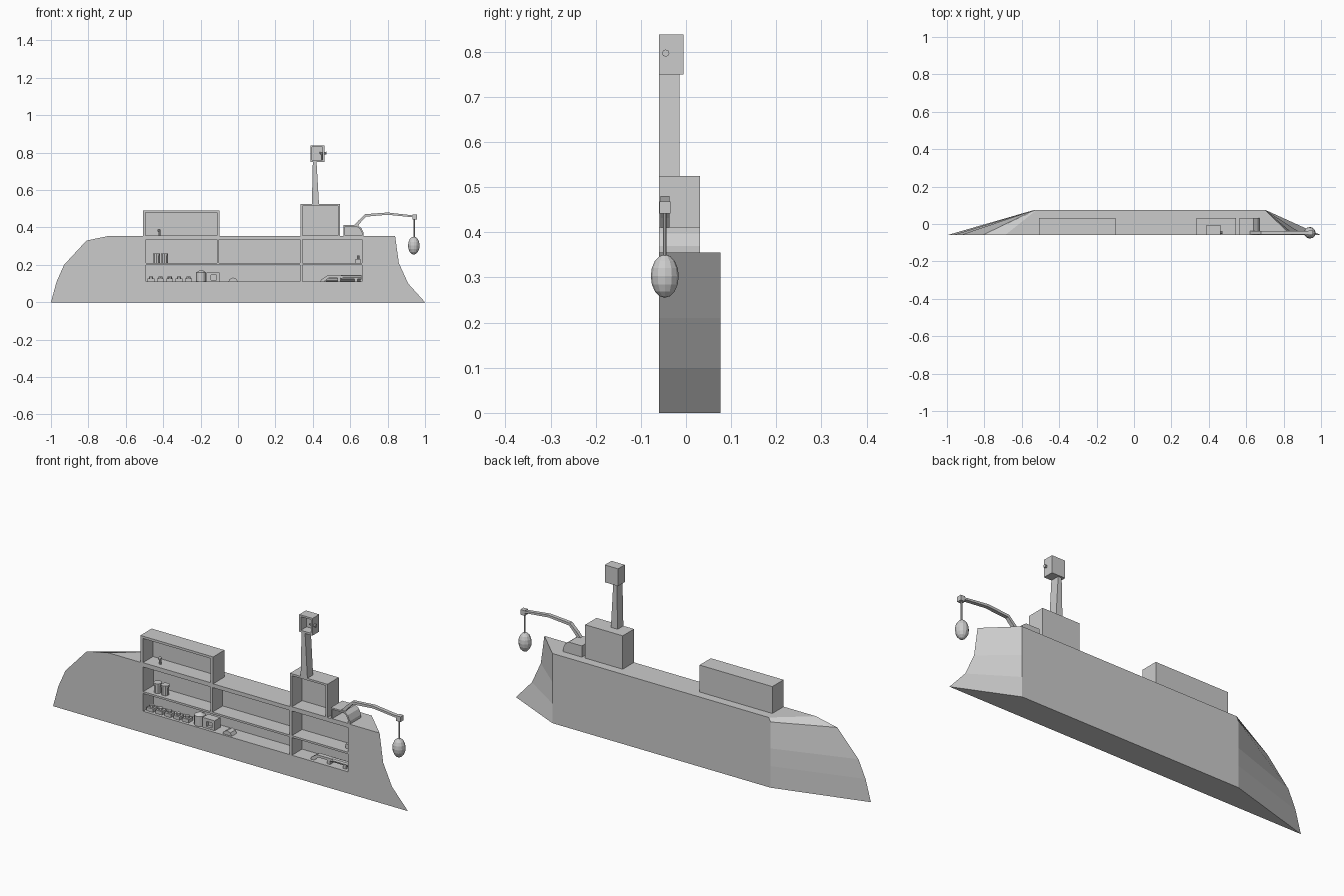
import bpy, bmesh, math
from mathutils import Vector

F = -0.06  # front cut plane


def finish(name, bm):
    bmesh.ops.recalc_face_normals(bm, faces=bm.faces)
    me = bpy.data.meshes.new(name)
    bm.to_mesh(me)
    bm.free()
    ob = bpy.data.objects.new(name, me)
    bpy.context.collection.objects.link(ob)
    return ob


def loft(name, front, back, y0, y1):
    """Solid between two xz outlines with equal point counts."""
    bm = bmesh.new()
    a = [bm.verts.new((x, y0, z)) for x, z in front]
    b = [bm.verts.new((x, y1, z)) for x, z in back]
    bm.faces.new(a)
    bm.faces.new(b[::-1])
    n = len(a)
    for i in range(n):
        j = (i + 1) % n
        bm.faces.new((a[i], b[i], b[j], a[j]))
    return finish(name, bm)


def prism(name, pts, y0, y1):
    return loft(name, pts, pts, y0, y1)


def box(name, x0, x1, y0, y1, z0, z1):
    return prism(name, [(x0, z0), (x0, z1), (x1, z1), (x1, z0)], y0, y1)


def rod(name, p, q, r1, r2=None, seg=8):
    p, q = Vector(p), Vector(q)
    bm = bmesh.new()
    bmesh.ops.create_cone(bm, cap_ends=True, segments=seg, radius1=r1,
                          radius2=r1 if r2 is None else r2, depth=(q - p).length)
    rot = (q - p).to_track_quat('Z', 'Y').to_matrix().to_4x4()
    bmesh.ops.transform(bm, matrix=rot, verts=bm.verts)
    bmesh.ops.translate(bm, vec=(p + q) / 2, verts=bm.verts)
    return finish(name, bm)


def ball(name, c, r, useg=12, vseg=8):
    bm = bmesh.new()
    bmesh.ops.create_uvsphere(bm, u_segments=useg, v_segments=vseg, radius=1)
    bmesh.ops.scale(bm, vec=r, verts=bm.verts)
    bmesh.ops.translate(bm, vec=c, verts=bm.verts)
    return finish(name, bm)


def carve(ob, cutter):
    mod = ob.modifiers.new("room", 'BOOLEAN')
    mod.operation, mod.solver, mod.object = 'DIFFERENCE', 'EXACT', cutter
    bpy.context.view_layer.objects.active = ob
    bpy.ops.object.modifier_apply(modifier=mod.name)
    bpy.data.objects.remove(cutter)


def carve_box(ob, x0, x1, z0, z1, depth):
    carve(ob, box("cutter", x0, x1, F - 0.05, depth, z0, z1))


# hull: half ship, both ends taper to the flat back
front = [(-1, 0), (-0.97, 0.11), (-0.93, 0.2), (-0.81, 0.33), (-0.69, 0.355),
         (0.84, 0.355), (0.86, 0.21), (0.91, 0.1), (1, 0)]
back = [(-0.53, 0), (-0.53, 0.11), (-0.53, 0.2), (-0.53, 0.335), (-0.52, 0.355),
        (0.70, 0.355), (0.70, 0.21), (0.70, 0.1), (0.70, 0)]
hull = loft("hull", front, back, F, 0.076)
for x0, x1, z0, z1 in [(-0.492, -0.113, 0.21, 0.335), (-0.102, 0.332, 0.21, 0.335),
                       (0.346, 0.663, 0.21, 0.335), (-0.492, 0.332, 0.11, 0.2),
                       (0.346, 0.663, 0.11, 0.2)]:
    carve_box(hull, x0, x1, z0, z1, 0.022)

# open-fronted deck houses
cabin = box("long_cabin", -0.508, -0.098, F, 0.031, 0.355, 0.492)
carve_box(cabin, -0.494, -0.112, 0.357, 0.48, 0.022)
bridge = box("bridge", 0.335, 0.546, F, 0.031, 0.355, 0.525)
carve_box(bridge, 0.346, 0.535, 0.357, 0.515, 0.022)
base = prism("crane_house", [(0.565, 0.355), (0.565, 0.412), (0.64, 0.412), (0.66, 0.397),
                             (0.672, 0.37), (0.672, 0.355)], F, 0.031)
carve(base, prism("cutter", [(0.573, 0.357), (0.573, 0.404), (0.636, 0.404), (0.652, 0.393),
                             (0.663, 0.37), (0.663, 0.357)], F - 0.05, 0.022))

# mast and lookout
prism("mast", [(0.395, 0.525), (0.4, 0.75), (0.42, 0.75), (0.433, 0.525)], F, -0.014)
look = box("lookout", 0.387, 0.462, F, -0.006, 0.75, 0.838)
carve_box(look, 0.396, 0.453, 0.76, 0.829, -0.014)
rod("telescope", (0.435, -0.045, 0.797), (0.472, -0.045, 0.797), 0.005, 0.008)
rod("telescope_stand", (0.447, -0.045, 0.76), (0.447, -0.045, 0.797), 0.004)

# crane arm, pulley, rope and hanging pod
prism("crane_arm", [(0.615, 0.405), (0.645, 0.438), (0.68, 0.471), (0.8, 0.48), (0.94, 0.464),
                    (0.94, 0.454), (0.8, 0.468), (0.685, 0.458), (0.66, 0.432), (0.638, 0.405)],
      -0.056, -0.037)
box("pulley", 0.932, 0.957, -0.059, -0.034, 0.442, 0.468)
rod("rope", (0.942, -0.047, 0.345), (0.942, -0.047, 0.45), 0.004)
ball("hanging_pod", (0.94, -0.047, 0.303), (0.031, 0.031, 0.048))

# hold machinery
for i in range(5):
    x = -0.465 + i * 0.05
    box("engine_block", x - 0.018, x + 0.018, -0.045, -0.01, 0.11, 0.127)
    rod("engine_cap", (x, -0.028, 0.127), (x, -0.028, 0.138), 0.011)
rod("boiler", (-0.197, -0.025, 0.11), (-0.197, -0.025, 0.16), 0.027, seg=12)
rod("boiler_top", (-0.197, -0.025, 0.16), (-0.197, -0.025, 0.17), 0.025, 0.01, 12)
stove = box("furnace", -0.168, -0.1, -0.045, 0.0, 0.11, 0.16)
carve_box(stove, -0.145, -0.115, 0.12, 0.145, -0.03)
prism("hatch_mound", [(-0.052, 0.11), (-0.043, 0.125), (-0.026, 0.132), (-0.009, 0.125),
                      (0, 0.11)], -0.05, -0.01)

# barrels and small fittings
for x in (-0.435, -0.392):
    rod("barrel", (x, -0.025, 0.21), (x, -0.025, 0.256), 0.018, seg=10)
    rod("barrel_lid", (x, -0.025, 0.25), (x, -0.025, 0.26), 0.02, seg=10)
rod("cabin_lever", (-0.42, -0.025, 0.357), (-0.42, -0.025, 0.38), 0.006)
ball("cabin_lever_knob", (-0.422, -0.025, 0.384), (0.009, 0.009, 0.009), 8, 6)
box("wall_box", 0.628, 0.655, -0.03, 0.0, 0.21, 0.232)
rod("wall_box_knob", (0.642, -0.015, 0.232), (0.642, -0.015, 0.25), 0.007)

# tapered pipe assembly in the stern hold
prism("pipe_run", [(0.44, 0.11), (0.445, 0.122), (0.475, 0.142), (0.56, 0.142), (0.56, 0.13),
                   (0.485, 0.13), (0.46, 0.11)], -0.045, -0.022)
rod("pipe_barrel", (0.55, -0.03, 0.133), (0.66, -0.03, 0.133), 0.012)
rod("low_pipe", (0.47, -0.005, 0.12), (0.655, -0.005, 0.12), 0.009)
for x in (0.54, 0.63):
    box("pipe_support", x - 0.008, x + 0.008, -0.042, -0.018, 0.11, 0.13)
